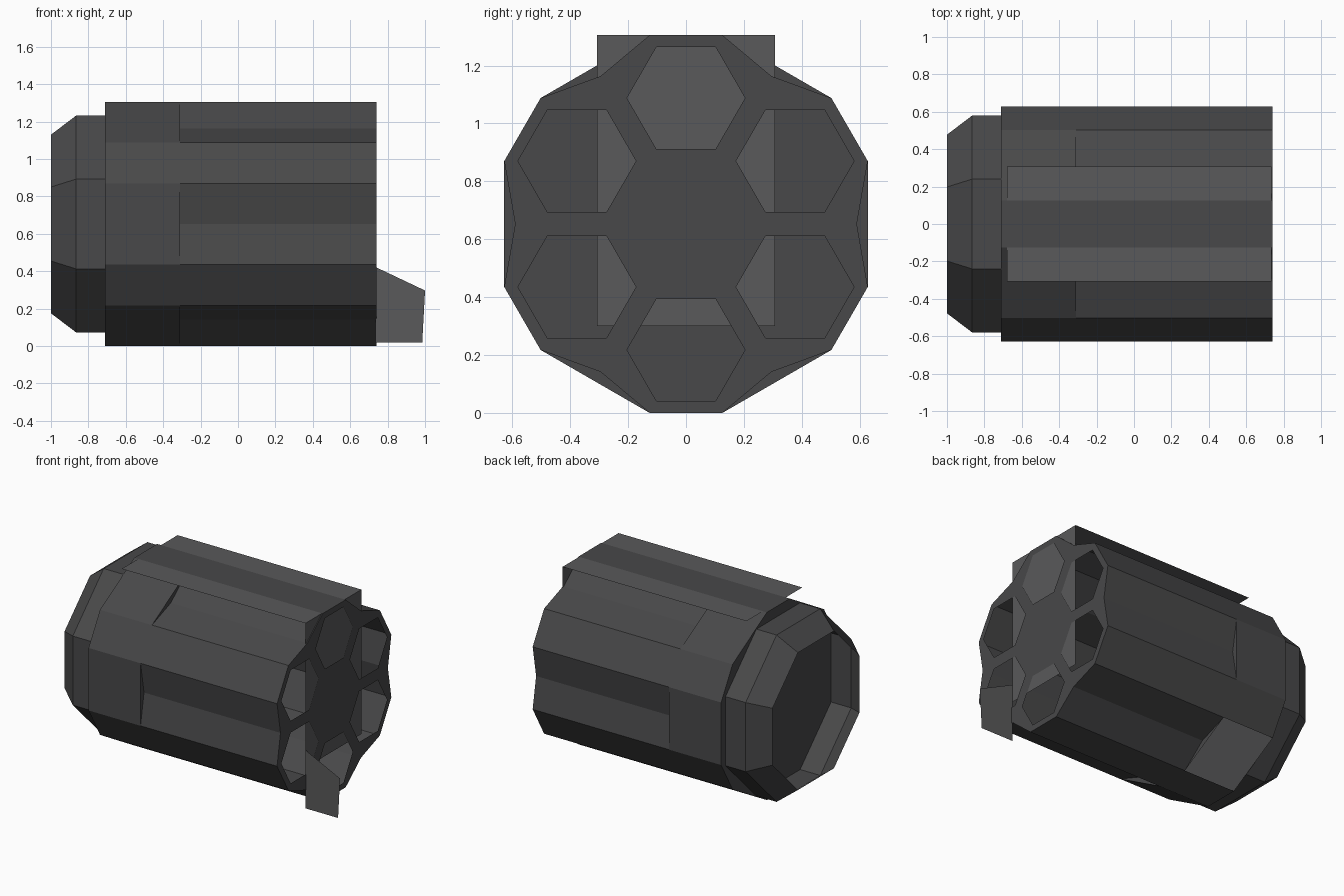
import bpy, bmesh
from math import cos, sin, tan, radians

if "Cube" in bpy.data.objects:
    bpy.data.objects.remove(bpy.data.objects["Cube"])

ZC = 0.6525          # height of the long axis
X_REAR, X_STEP, X_FRONT = -0.71, -0.31, 0.74


def material(name, v):
    m = bpy.data.materials.new(name)
    m.diffuse_color = (v, v, v * 1.03, 1)
    m.use_nodes = True
    m.node_tree.nodes["Principled BSDF"].inputs["Base Color"].default_value = m.diffuse_color
    return m


dark = material("dark_steel", 0.065)
light = material("light_steel", 0.1)


def finish(bm, name, mat, weld=True):
    if weld:
        bmesh.ops.remove_doubles(bm, verts=bm.verts, dist=1e-4)
        bmesh.ops.dissolve_degenerate(bm, edges=bm.edges, dist=1e-5)
    me = bpy.data.meshes.new(name)
    bm.to_mesh(me)
    bm.free()
    me.materials.append(mat)
    ob = bpy.data.objects.new(name, me)
    bpy.context.collection.objects.link(ob)
    return ob


def ring(bm, x, pts):
    return [bm.verts.new((x, y, ZC + z)) for y, z in pts]


def loft(bm, a, b, skip=()):
    n = len(a)
    for i in range(n):
        if i not in skip:
            bm.faces.new((a[i], b[i], b[(i + 1) % n], a[(i + 1) % n]))


def polar(r, deg):
    return r * cos(radians(deg)), r * sin(radians(deg))


def drum_outline(mid):
    pts = []
    for k in range(6):
        a = 60 * k
        pts += [polar(0.6645, a - 19.1), polar(mid, a), polar(0.6645, a + 19.1)]
    return pts


# fluted drum: plain rear part, stepped V-shaped flutes, one open lower panel
bm = bmesh.new()
rear = ring(bm, X_REAR, drum_outline(0.628))
step_out = ring(bm, X_STEP, drum_outline(0.628))
step_in = ring(bm, X_STEP, drum_outline(0.59))
front = ring(bm, X_FRONT, drum_outline(0.59))
loft(bm, rear, step_out, skip=(15, 16))
for i in range(0, 18, 3):
    bm.faces.new((step_out[i], step_in[i + 1], step_out[i + 2], step_out[i + 1]))
loft(bm, step_in, front)
bm.faces.new(rear)
bmesh.ops.recalc_face_normals(bm, faces=bm.faces)
finish(bm, "drum_body", dark)

# front plate with six hexagonal openings
bm = bmesh.new()
loops = [drum_outline(0.59)]
for k in range(6):
    cy, cz = polar(0.435, 30 + 60 * k)
    hexagon = [polar(0.204, 60 * j) for j in range(6)]
    loops.append([(cy + y, cz + z) for y, z in hexagon])
for pts in loops:
    vs = ring(bm, X_FRONT, pts)
    for i in range(len(vs)):
        bm.edges.new((vs[i - 1], vs[i]))
bmesh.ops.triangle_fill(bm, use_beauty=True, use_dissolve=False,
                        edges=bm.edges[:], normal=(1, 0, 0))
for f in bm.faces:
    f.normal_update()
    if f.normal.x < 0:
        f.normal_flip()
bmesh.ops.dissolve_limit(bm, angle_limit=0.01, verts=bm.verts, edges=bm.edges)
finish(bm, "front_plate", dark)


# octagonal rear collar, open at the back
def octagon(flat):
    return [polar(flat / cos(radians(22.5)), 22.5 + 45 * i) for i in range(8)]


bm = bmesh.new()
r1 = ring(bm, -1.0, octagon(0.4775))
r2 = ring(bm, -0.865, octagon(0.58))
r3 = ring(bm, X_REAR, octagon(0.58))
loft(bm, r1, r2)
loft(bm, r2, r3)
bmesh.ops.recalc_face_normals(bm, faces=bm.faces)
finish(bm, "rear_collar", dark)


# thin flat sheets
def sheet(name, pts):
    bm = bmesh.new()
    bm.faces.new([bm.verts.new(p) for p in pts])
    finish(bm, name, light)


W, T, XF = 0.307, 1.305, 0.734
sheet("top_sheet", [(-0.68, -W, T), (XF, -W, T), (XF, W, T), (-0.68, W, T)])
sheet("front_sheet", [(XF, -W, 0.3), (XF, W, 0.3), (XF, W, T), (XF, -W, T)])
sheet("side_tab", [(XF, -W, 0.018), (0.985, -W, 0.018), (1.0, -W, 0.297), (XF, -W, 0.423)])
